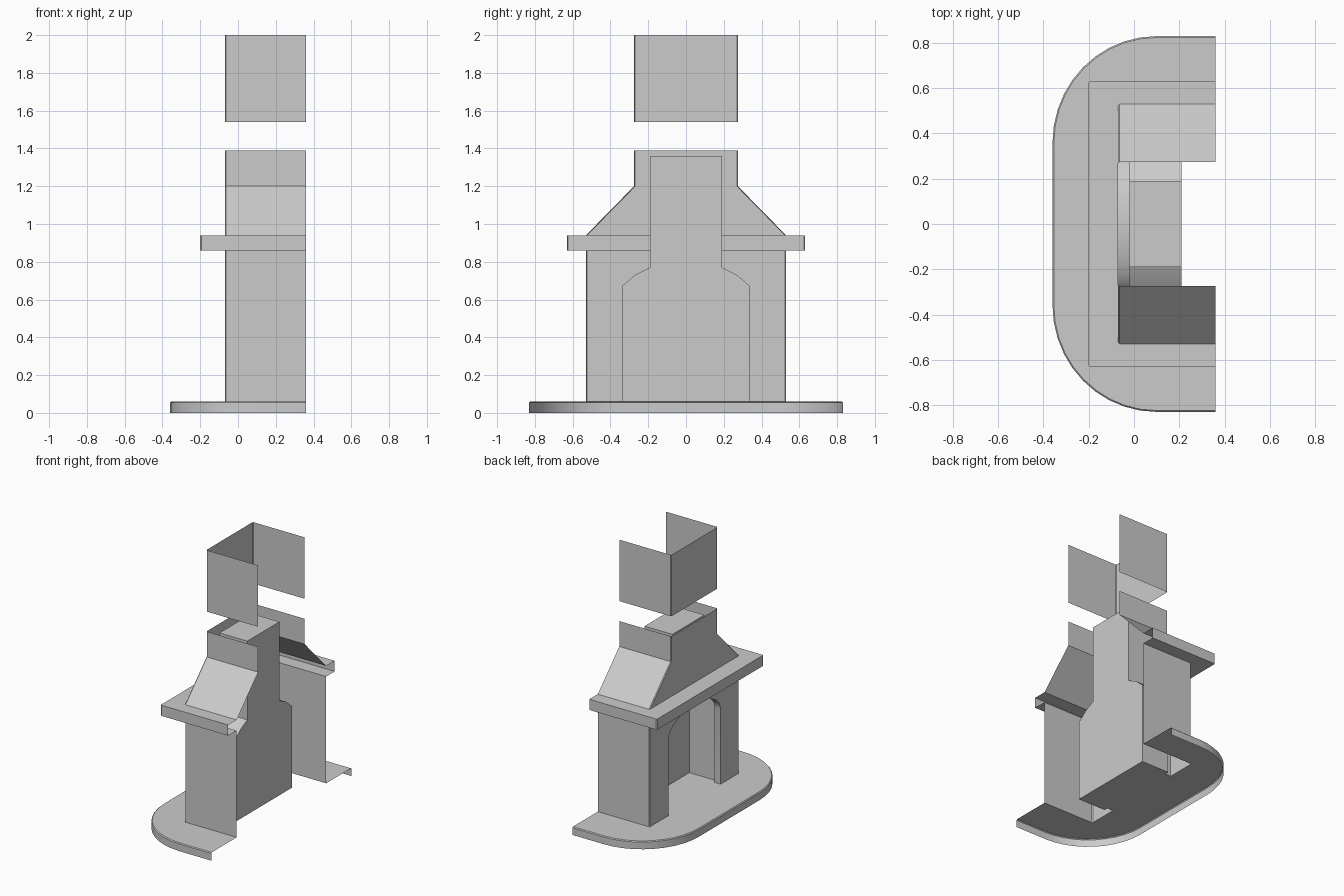
import bpy, math

if "Cube" in bpy.data.objects:
    bpy.data.objects.remove(bpy.data.objects["Cube"])

XB, XF = 0.36, -0.07          # open back plane, chimney front plane
B = 0.006                     # small corner bevel


def make(name, verts, faces, angle=35):
    me = bpy.data.meshes.new(name)
    me.from_pydata(verts, [], faces)
    me.validate()
    ob = bpy.data.objects.new(name, me)
    bpy.context.collection.objects.link(ob)
    bpy.ops.object.select_all(action='DESELECT')
    ob.select_set(True)
    bpy.context.view_layer.objects.active = ob
    bpy.ops.object.shade_smooth_by_angle(angle=math.radians(angle))
    return ob


def loft(name, rings, skip=()):
    """Join equal-length open rings into strips; skip = (ring, segment) left out."""
    n = len(rings[0])
    verts = [p for r in rings for p in r]
    faces = [(i * n + j, i * n + j + 1, (i + 1) * n + j + 1, (i + 1) * n + j)
             for i in range(len(rings) - 1) for j in range(n - 1)
             if (i, j) not in skip]
    return make(name, verts, faces, 30)


def u_ring(xf, hy, z):
    """Three-sided outline open at the back, with bevelled front corners."""
    half = [(XB, hy, z), (xf + B, hy, z), (xf, hy - B, z)]
    return half + [(x, -y, z) for x, y, z in reversed(half)]


# Profiles in the (y, z) plane
FLOOR = 0.06
ARCH = [(0.31, FLOOR)] + [(0.31 * math.cos(math.pi * i / 16),
        0.62 + 0.16 * math.sin(math.pi * i / 16)) for i in range(17)] + [(-0.31, FLOOR)]
BOX = [(0.34, FLOOR), (0.34, 0.67), (0.27, 0.73), (0.19, 0.77), (0.19, 1.36)]
BOX = BOX + [(-y, z) for y, z in reversed(BOX)]


def panel(name, x, outer):
    """Flat panel pierced by the arched opening."""
    pts = [(x, y, z) for y, z in outer + ARCH[::-1]]
    return make(name, pts, [tuple(range(len(pts)))])


# Rounded hearth slab: rim and top, open underneath and at the back
def hearth_ring(z, inset):
    half = [(XB, 0.83 - inset, z)]
    for i in range(11):
        a = math.pi / 2 * i / 10
        half.append((0.10 - (0.46 - inset) * math.sin(a),
                     0.36 + (0.47 - inset) * math.cos(a), z))
    return half + [(x, -y, z) for x, y, z in reversed(half)]


loft("hearth_rim", [hearth_ring(0, 0), hearth_ring(FLOOR - B, 0), hearth_ring(FLOOR, B)])
inner = [(XB, 0.53), (XF, 0.53), (XF, 0.31), (-0.02, 0.31), (-0.02, 0.34), (0.21, 0.34)]
inner = [(x, -y) for x, y in inner] + [(x, y) for x, y in reversed(inner)]
top = hearth_ring(FLOOR, B) + [(x, y, FLOOR) for x, y in inner]
make("hearth_top", top, [tuple(range(len(top)))])

# Surround, mantel shelf, sloping hood and lower chimney as one stepped shell
levels = [(XF, 0.53, FLOOR), (XF, 0.53, 0.86), (-0.20, 0.63, 0.86), (-0.20, 0.63, 0.94),
          (XF, 0.53, 0.94), (XF, 0.275, 1.20), (XF, 0.275, 1.39)]
loft("chimney_breast", [u_ring(*l) for l in levels], skip={(0, 2)})

# Front wall around the arch
w = 0.53 - B
panel("front_wall", XF, [(w, FLOOR), (w, 0.86), (-w, 0.86), (-w, FLOOR)])

# Arch reveal
loft("arch_reveal", [[(x, y, z) for y, z in ARCH] for x in (XF, -0.02)])

# Firebox and flue: sides, back and front with the arch opening
loft("firebox_sides", [[(x, y, z) for y, z in BOX] for x in (-0.02, 0.21)])
make("firebox_back", [(0.21, y, z) for y, z in BOX], [tuple(range(len(BOX)))])
panel("firebox_front", -0.02, BOX)

# Detached upper chimney section
loft("upper_chimney", [u_ring(XF, 0.275, z) for z in (1.54, 2.0)])
